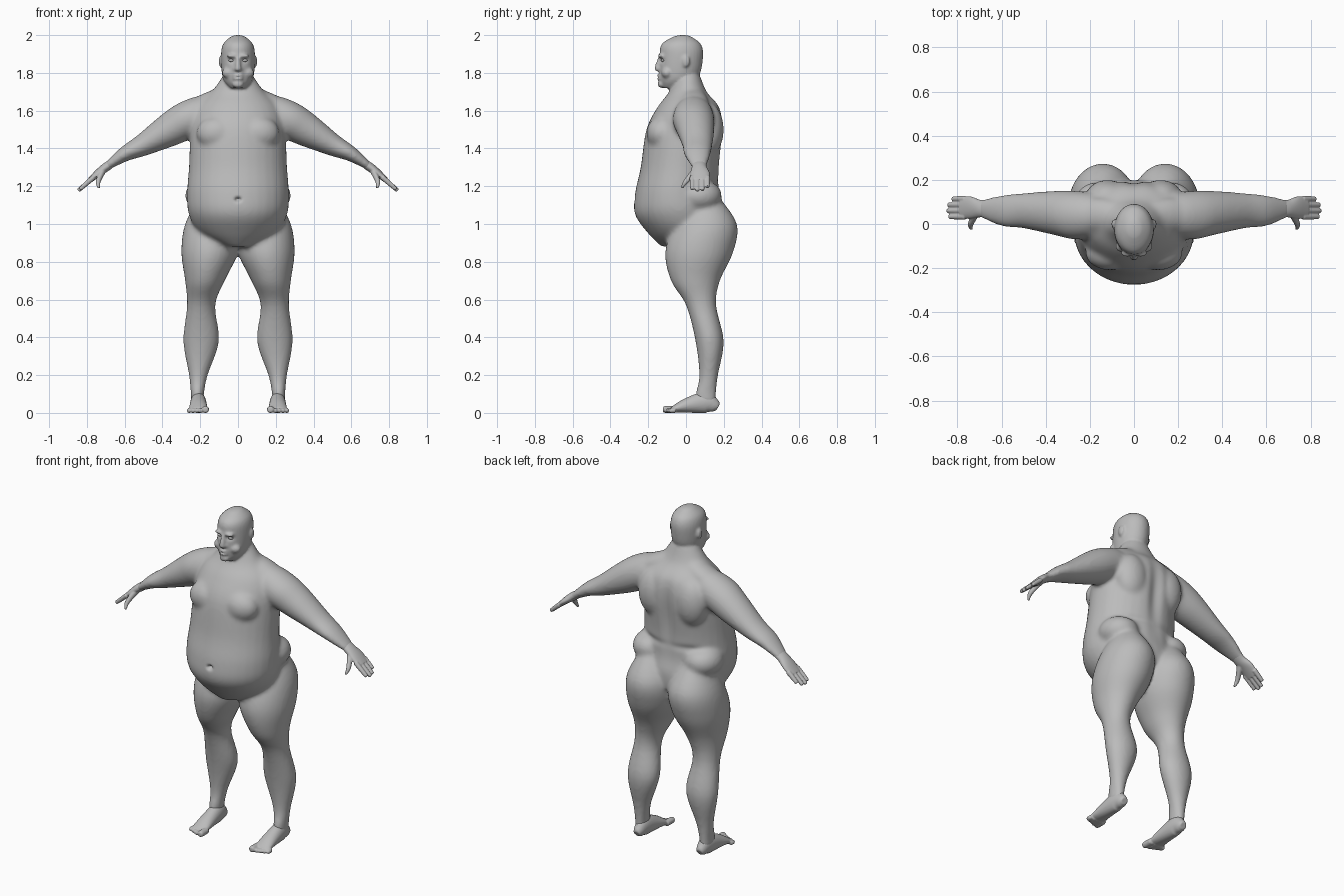
import bpy, bmesh
from math import sin, cos, pi, exp
from mathutils import Vector, Matrix

if "Cube" in bpy.data.objects:
    bpy.data.objects.remove(bpy.data.objects["Cube"], do_unlink=True)

grey = (.5, .5, .5, 1)
skin = bpy.data.materials.new("grey_skin")
skin.use_nodes = True
skin.diffuse_color = grey
skin.node_tree.nodes["Principled BSDF"].inputs["Base Color"].default_value = grey
SIDE, DEPTH = Vector((1, 0, 0)), Vector((0, 1, 0))


def catmull_rom(before, start, end, after, t):
    """Smooth blend from start to end."""
    slope_in, slope_out = (end - before) / 2, (after - start) / 2
    rise = end - start
    bend = 3 * rise - 2 * slope_in - slope_out
    twist = slope_in + slope_out - 2 * rise
    return start + t * (slope_in + t * (bend + t * twist))


def refined(rows, steps=5):
    """Add in-between rows along a smooth curve."""
    result = []
    last = len(rows) - 1
    for index in range(last):
        before, after = rows[max(index - 1, 0)], rows[min(index + 2, last)]
        for step in range(steps):
            columns = zip(before, rows[index], rows[index + 1], after)
            result.append([catmull_rom(*values, step / steps) for values in columns])
    return result + [list(rows[last])]


def tube(bm, rows, width_axis, height_axis=None, sides=32):
    """Closed tube through rows of x, y, z, half width, half height."""
    rows = refined(rows)
    middles = [Vector(row[:3]) for row in rows]
    last = len(rows) - 1
    rings = []
    for index, (middle, row) in enumerate(zip(middles, rows)):
        direction = middles[min(index + 1, last)] - middles[max(index - 1, 0)]
        across = height_axis or direction.cross(width_axis).normalized()
        half_width, half_height = row[3:]
        ring = []
        for side in range(sides):
            angle = 2 * pi * side / sides
            offset = width_axis * half_width * cos(angle) + across * half_height * sin(angle)
            ring.append(bm.verts.new(middle + offset))
        rings.append(ring)
    for lower, upper in zip(rings, rings[1:]):
        for side in range(sides):
            bm.faces.new((lower[side], lower[side - 1], upper[side - 1], upper[side]))
    bm.faces.new(rings[0])
    bm.faces.new(reversed(rings[-1]))


def column(bm, rows):
    """Stack of level ellipses: height, inner x, outer x, front y, back y."""
    tube(bm, [((inner + outer) / 2, (front + back) / 2, height, (outer - inner) / 2, (back - front) / 2)
              for height, inner, outer, front, back in rows], SIDE, DEPTH)


def centred_column(bm, rows):
    """Stack of level ellipses on the middle line: height, half width, front y, back y."""
    column(bm, [(height, -half, half, front, back) for height, half, front, back in rows])


def ball(bm, centre, size):
    matrix = Matrix.Translation(centre) @ Matrix.Diagonal((*size, 1))
    bmesh.ops.create_uvsphere(bm, u_segments=24, v_segments=16, radius=1, matrix=matrix)


def fused(name, bm, voxel, rounds):
    """Fuse the parts and their mirror image into one soft skin."""
    bmesh.ops.recalc_face_normals(bm, faces=bm.faces)
    mesh = bpy.data.meshes.new(name)
    bm.to_mesh(mesh)
    bm.free()
    thing = bpy.data.objects.new(name, mesh)
    bpy.context.collection.objects.link(thing)
    mirror = thing.modifiers.new("mirror", "MIRROR")
    mirror.use_mirror_merge = False
    fuse = thing.modifiers.new("fuse", "REMESH")
    fuse.mode, fuse.voxel_size = "VOXEL", voxel
    soften = thing.modifiers.new("soften", "SMOOTH")
    soften.factor, soften.iterations = .5, rounds
    evaluated = thing.evaluated_get(bpy.context.evaluated_depsgraph_get())
    finished = bpy.data.meshes.new_from_object(evaluated)
    thing.modifiers.clear()
    thing.data = finished
    finished.materials.clear()
    finished.materials.append(skin)
    finished.shade_smooth()
    return thing


# Torso
bm = bmesh.new()
centred_column(bm, [
    (.88, .06, -.13, 0), (.95, .2, -.2, .17), (1.05, .26, -.27, .2), (1.16, .27, -.27, .18),
    (1.3, .26, -.24, .18), (1.5, .25, -.21, .2), (1.62, .22, -.15, .18), (1.7, .14, -.09, .11),
    (1.8, .07, -.05, .07)])
# Chest, hip fat and shoulder blade
ball(bm, (.11, -.13, 1.48), (.11, .08, .09))
ball(bm, (.17, .07, 1.15), (.11, .12, .09))
ball(bm, (.12, .12, 1.5), (.1, .08, .14))
# Trapezius
tube(bm, [(0, .03, 1.69, .06, .06), (.15, .04, 1.64, .08, .06), (.26, .04, 1.57, .08, .07)], DEPTH)
# Arm
tube(bm, [(.1, .04, 1.59, .07, .07), (.18, .04, 1.58, .1, .1), (.27, .04, 1.55, .11, .1),
          (.36, .05, 1.5, .1, .09), (.5, .06, 1.42, .08, .06), (.6, .06, 1.37, .07, .04),
          (.7, .07, 1.3, .04, .02)], DEPTH)
# Leg and buttock
column(bm, [
    (.05, .18, .25, .06, .16), (.1, .18, .25, .05, .16), (.2, .16, .26, .07, .17),
    (.38, .1, .29, .05, .2), (.57, .12, .27, 0, .16), (.7, .07, .28, -.08, .18),
    (.85, 0, .3, -.11, .25), (1, 0, .28, -.06, .27), (1.15, .09, .2, .05, .17)])
torso = fused("torso_and_limbs", bm, .012, 6)

# Neck and skull, added to the softened body
bm = bmesh.new()
bm.from_mesh(torso.data)
bpy.data.objects.remove(torso)
centred_column(bm, [(1.64, .1, -.07, .12), (1.7, .09, -.09, .09), (1.76, .08, -.08, .07), (1.84, .07, -.05, .07)])
centred_column(bm, [
    (1.72, .04, -.12, -.05), (1.77, .08, -.14, .06), (1.88, .09, -.14, .09), (1.95, .08, -.13, .08),
    (1.99, .04, -.07, .03), (2, .01, -.03, 0)])
# Chin, cheek, brow, nostril, lips
ball(bm, (0, -.13, 1.74), (.03, .02, .02))
ball(bm, (.045, -.1, 1.8), (.04, .03, .03))
ball(bm, (.03, -.13, 1.89), (.03, .02, .01))
ball(bm, (.015, -.14, 1.82), (.01, .01, .01))
for height in (1.77, 1.787):
    ball(bm, (0, -.14, height), (.026, .014, .008))
# Nose
tube(bm, [(0, -.14, 1.88, .01, .01), (0, -.153, 1.82, .016, .014), (0, -.14, 1.81, .01, .01)], SIDE, DEPTH)
# Ear
ball(bm, (.092, 0, 1.86), (.01, .02, .03))
body = fused("body", bm, .008, 2)

# Dents: centre, reach, push along y
dents = [
    ((0, -.27, 1.13), (.014, .06, .01), .03),      # navel
    ((.035, -.14, 1.866), (.02, .04, .012), .01),  # eye socket
    ((0, -.15, 1.778), (.025, .03, .004), .006),   # mouth
    ((0, .2, 1.42), (.04, .08, .2), -.02),         # spine
    ((.17, .19, 1.23), (.12, .08, .02), -.012),    # back fold
]
for vertex in body.data.vertices:
    x, y, z = vertex.co
    for centre, reach, push in dents:
        distance = sum(((a - b) / r) ** 2 for a, b, r in zip((abs(x), y, z), centre, reach))
        vertex.co.y += push * exp(-distance)

# Eyes
bm = bmesh.new()
ball(bm, (.035, -.12, 1.866), (.016, .012, .008))
fused("eyes", bm, .003, 1)

# Palm
bm = bmesh.new()
tube(bm, [(.67, .07, 1.32, .04, .022), (.7, .07, 1.3, .04, .024), (.74, .075, 1.27, .05, .02),
          (.785, .073, 1.23, .05, .014)], DEPTH)
# Fingers
for finger, reach in enumerate((.9, 1, .95, .72)):
    across = .033 + .027 * finger
    knuckle = Vector((.765, across, 1.247))
    tip = knuckle + Vector((.08, 0, -.07)) * reach
    tube(bm, [(*knuckle.lerp(tip, part), radius, radius)
              for part, radius in ((0, .014), (.9, .011), (1, .006))], DEPTH)
# Thumb
tube(bm, [(.715, .05, 1.28, .017, .02), (.74, 0, 1.225, .013, .013), (.737, -.023, 1.19, .006, .006)], SIDE)
fused("hands", bm, .004, 2)

# Foot
bm = bmesh.new()
tube(bm, [(.21, .17, .03, .02, .02), (.21, .15, .04, .03, .037), (.21, .1, .055, .04, .056),
          (.21, 0, .038, .046, .038), (.21, -.075, .017, .05, .014)], SIDE)
# Toes
for toe in range(5):
    radius = .012 if toe else .018
    across = .178 + .02 * toe if toe else .172
    tip = .008 * toe - .122
    tube(bm, [(across, -.055, radius, radius, radius), (across, tip + .01, radius, radius, radius),
              (across, tip, radius, radius / 2, radius / 2)], SIDE)
fused("feet", bm, .005, 2)
